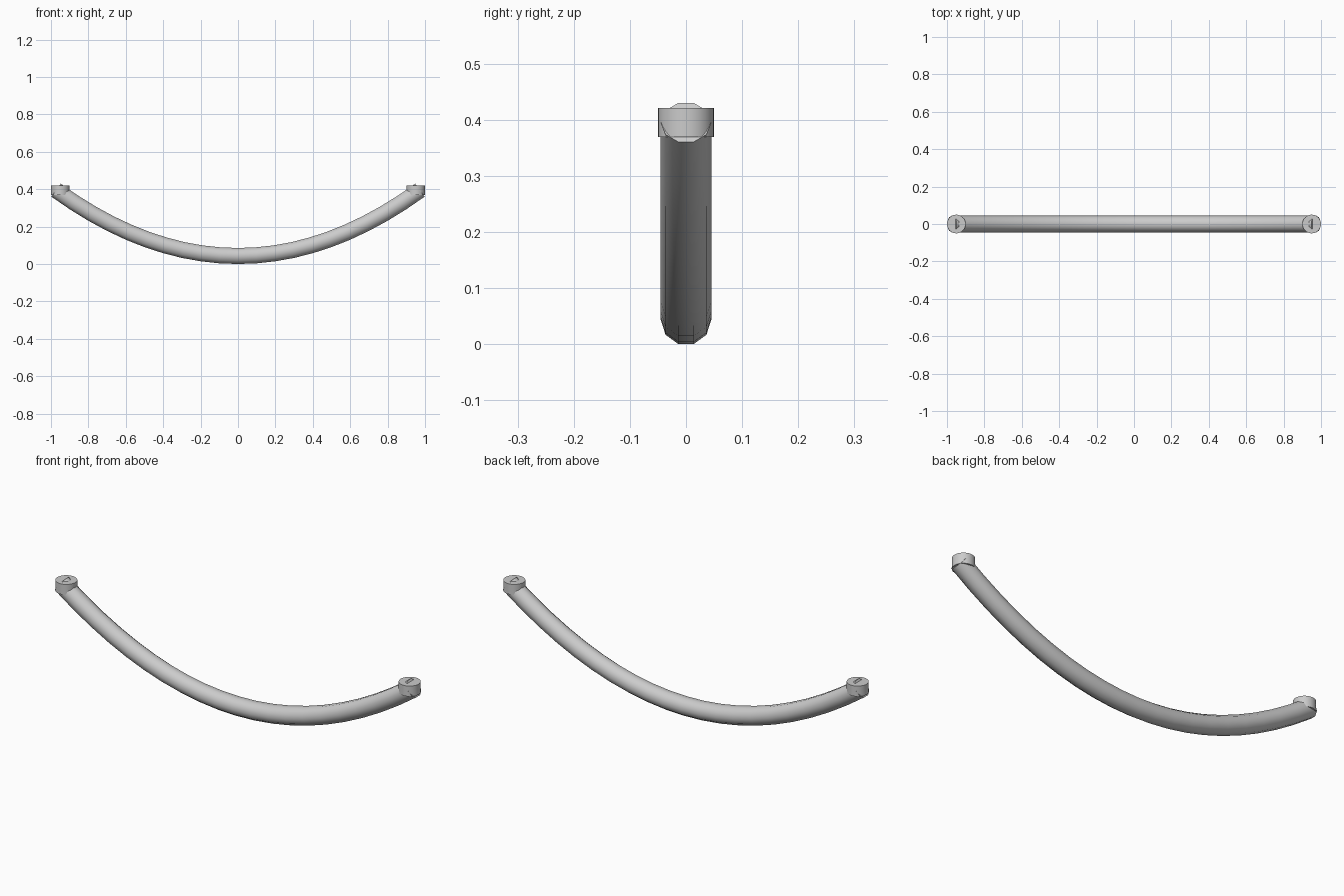
import bpy, bmesh, math

if "Cube" in bpy.data.objects:
    bpy.data.objects.remove(bpy.data.objects["Cube"])

SIDES, SEGS = 10, 20
RADIUS = 0.045
END_X, LOW_Z, RISE = 0.973, 0.043, 0.352


def finish(name, bm):
    bmesh.ops.recalc_face_normals(bm, faces=bm.faces)
    mesh = bpy.data.meshes.new(name)
    bm.to_mesh(mesh)
    bm.free()
    obj = bpy.data.objects.new(name, mesh)
    bpy.context.collection.objects.link(obj)
    bpy.ops.object.select_all(action='DESELECT')
    obj.select_set(True)
    bpy.context.view_layer.objects.active = obj
    bpy.ops.object.shade_smooth_by_angle(angle=math.radians(40))
    return obj


# Sagging tube: ten-sided rings set square to a hanging curve
bm = bmesh.new()
rings = []
for i in range(SEGS + 1):
    x = END_X * (2 * i / SEGS - 1)
    z = LOW_Z + RISE * (x / END_X) ** 2
    slope = math.atan(2 * RISE * x / END_X ** 2)
    ring = []
    for k in range(SIDES):
        a = 2 * math.pi * k / SIDES
        up = RADIUS * math.sin(a)
        ring.append(bm.verts.new((x - up * math.sin(slope),
                                  RADIUS * math.cos(a),
                                  z + up * math.cos(slope))))
    rings.append(ring)
for r0, r1 in zip(rings, rings[1:]):
    for k in range(SIDES):
        n = (k + 1) % SIDES
        bm.faces.new((r0[k], r0[n], r1[n], r1[k]))
bm.faces.new(rings[0])
bm.faces.new(rings[-1])
finish("hanging_tube", bm)

# Short upright disc at each end
for side, label in ((-1, "left"), (1, "right")):
    bm = bmesh.new()
    bmesh.ops.create_cone(bm, cap_ends=True, segments=32,
                          radius1=0.05, radius2=0.05, depth=0.052)
    bmesh.ops.translate(bm, verts=bm.verts, vec=(side * 0.95, 0, 0.395))
    finish(label + "_end_cap", bm)
